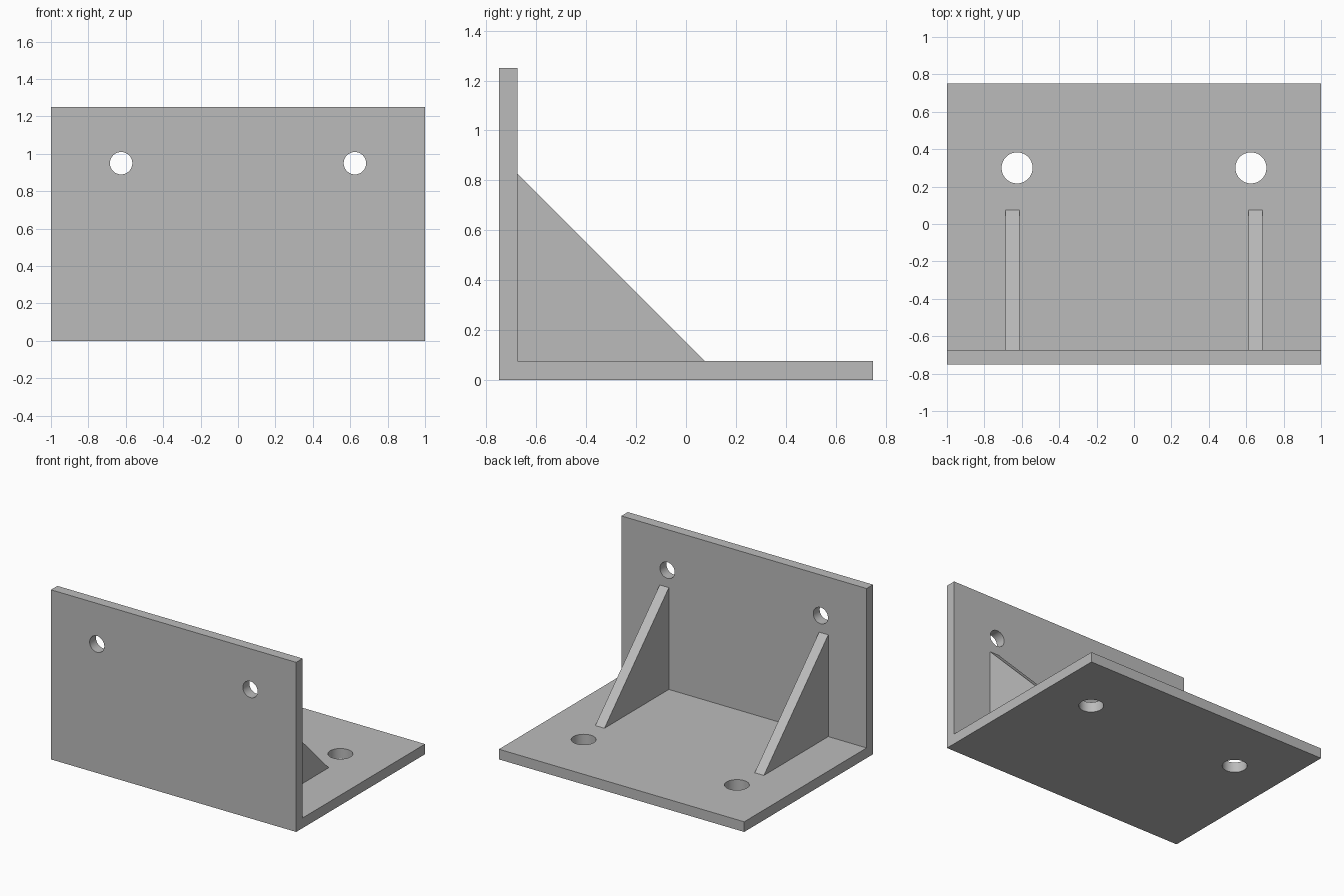
import bpy
import bmesh
from math import pi
from mathutils import Matrix, Vector

cube = bpy.data.objects.get("Cube")
if cube:
    bpy.data.objects.remove(cube, do_unlink=True)

WIDTH, DEPTH, HEIGHT, THICK = 2.0, 1.5, 1.25, 0.075
BACK = -DEPTH / 2          # outer face of the upright plate
INNER = BACK + THICK       # inner face of the upright plate
HOLE_X, GUSSET_X, GUSSET_LEG = 0.625, 0.65, 0.75

grey = bpy.data.materials.new("plain grey")
grey.use_nodes = True
colour = (0.5, 0.5, 0.5, 1)
grey.diffuse_color = colour
grey.node_tree.nodes["Principled BSDF"].inputs["Base Color"].default_value = colour


def make_object(name, bm):
    bmesh.ops.recalc_face_normals(bm, faces=bm.faces)
    mesh = bpy.data.meshes.new(name)
    bm.to_mesh(mesh)
    bm.free()
    mesh.materials.append(grey)
    obj = bpy.data.objects.new(name, mesh)
    bpy.context.collection.objects.link(obj)
    return obj


def extrude_profile(name, profile, x_centre, width):
    """Extrude a (y, z) profile along x."""
    bm = bmesh.new()
    face = bm.faces.new([bm.verts.new((x_centre - width / 2, y, z)) for y, z in profile])
    result = bmesh.ops.extrude_face_region(bm, geom=[face])
    verts = [v for v in result["geom"] if isinstance(v, bmesh.types.BMVert)]
    bmesh.ops.translate(bm, verts=verts, vec=(width, 0, 0))
    return make_object(name, bm)


def drill(target, centre, radius, rotation):
    """Cut a round hole through the target."""
    bm = bmesh.new()
    bmesh.ops.create_cone(bm, cap_ends=True, segments=48, radius1=radius, radius2=radius,
                          depth=THICK * 4, matrix=Matrix.Translation(Vector(centre)) @ rotation)
    cutter = make_object("hole_cutter", bm)
    cutter.hide_render = True
    mod = target.modifiers.new("hole", 'BOOLEAN')
    mod.operation = 'DIFFERENCE'
    mod.solver = 'EXACT'
    mod.object = cutter
    bpy.context.view_layer.objects.active = target
    bpy.ops.object.modifier_apply(modifier=mod.name)
    bpy.data.objects.remove(cutter, do_unlink=True)


# L-shaped plate: upright and base
bracket = extrude_profile("angle_plate", [
    (BACK, 0), (-BACK, 0), (-BACK, THICK), (INNER, THICK), (INNER, HEIGHT), (BACK, HEIGHT)], 0, WIDTH)

for side, label in ((1, "left"), (-1, "right")):
    # Small hole in the upright, larger hole in the base
    drill(bracket, (side * HOLE_X, BACK + THICK / 2, 0.95), 0.06, Matrix.Rotation(pi / 2, 4, 'X'))
    drill(bracket, (side * HOLE_X, 0.3, THICK / 2), 0.083, Matrix.Identity(4))
    # Triangular stiffener in the corner
    extrude_profile(label + "_gusset", [
        (INNER, THICK), (INNER + GUSSET_LEG, THICK), (INNER, THICK + GUSSET_LEG)],
        side * GUSSET_X, THICK)

# Smooth hole walls, sharp plate edges
bpy.ops.object.select_all(action='DESELECT')
bracket.select_set(True)
bpy.context.view_layer.objects.active = bracket
bpy.ops.object.shade_smooth_by_angle(angle=pi / 6)
